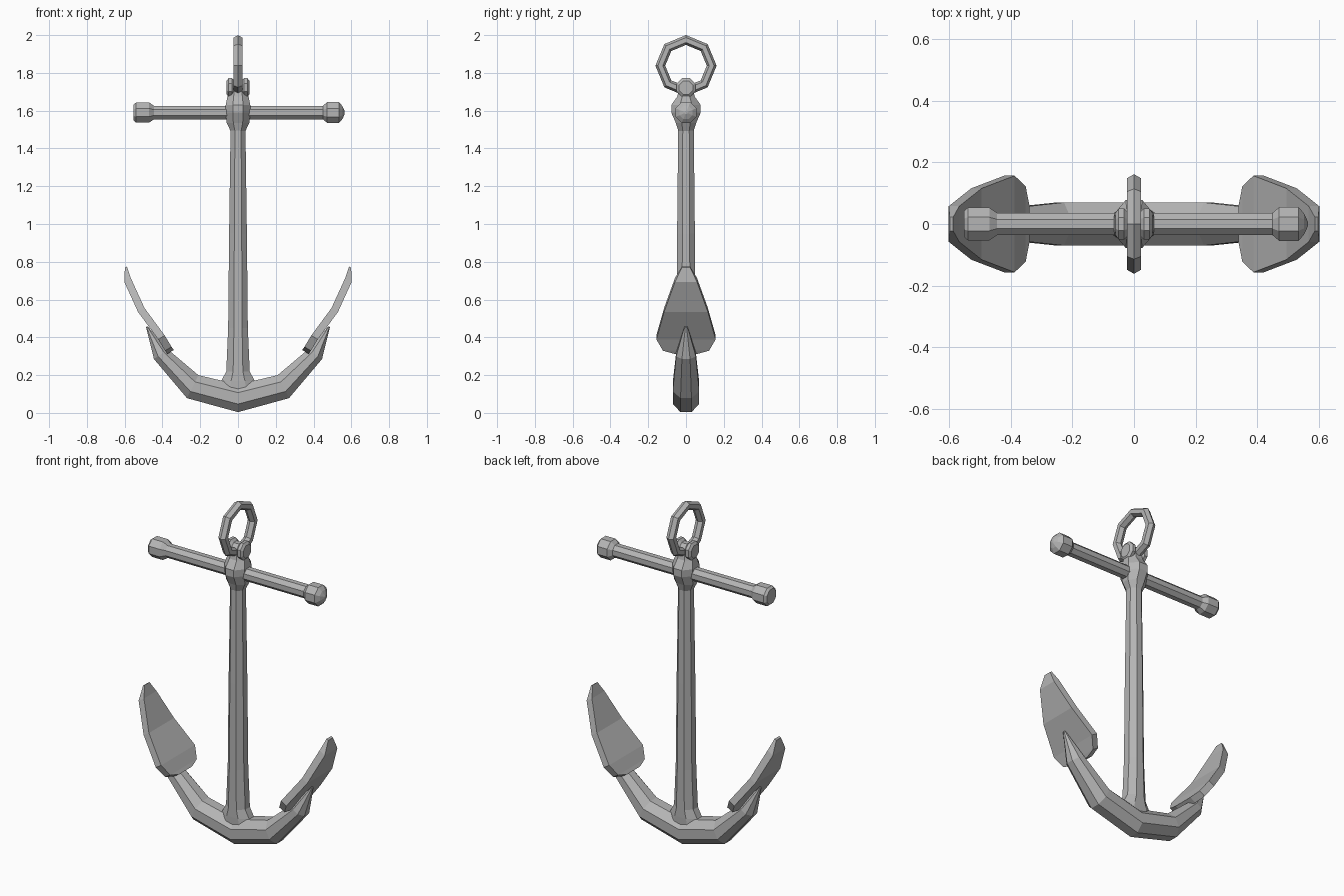
import bpy, bmesh
from math import pi, cos, sin
from mathutils import Vector

cube = bpy.data.objects.get("Cube")
if cube:
    bpy.data.objects.remove(cube, do_unlink=True)

iron = bpy.data.materials.new("iron grey")
iron.use_nodes = True
GREY = (0.46, 0.46, 0.46, 1)
iron.diffuse_color = GREY
iron.node_tree.nodes["Principled BSDF"].inputs["Base Color"].default_value = GREY


def finish(name, bm):
    bmesh.ops.recalc_face_normals(bm, faces=bm.faces)
    mesh = bpy.data.meshes.new(name)
    bm.to_mesh(mesh)
    bm.free()
    mesh.materials.append(iron)
    obj = bpy.data.objects.new(name, mesh)
    bpy.context.collection.objects.link(obj)


def skin(bm, rings):
    """Join equal rings of points into a closed, capped surface."""
    loops = [[bm.verts.new(p) for p in ring] for ring in rings]
    n = len(loops[0])
    for a, b in zip(loops, loops[1:]):
        for i in range(n):
            j = (i + 1) % n
            bm.faces.new((a[i], a[j], b[j], b[i]))
    bm.faces.new(loops[0][::-1])
    bm.faces.new(loops[-1])


def octagon(centre, u, v):
    """Eight-sided ring with flat sides at centre +- u and centre +- v."""
    c, u, v = Vector(centre), Vector(u), Vector(v)
    s = 1 / cos(pi / 8)
    return [c + (u * cos(a) + v * sin(a)) * s
            for a in [(k + 0.5) * pi / 4 for k in range(8)]]


def upright(name, rows):
    bm = bmesh.new()
    skin(bm, [octagon((0, 0, z), (rx, 0, 0), (0, ry, 0)) for z, rx, ry in rows])
    finish(name, bm)


def crossways(name, z, rows):
    bm = bmesh.new()
    skin(bm, [octagon((x, 0, z), (0, r, 0), (0, 0, r)) for x, r in rows])
    finish(name, bm)


# Shank with flared foot, and the swollen head that holds the stock
upright("shank", [(0.1, 0.11, 0.05), (0.17, 0.088, 0.052), (0.22, 0.062, 0.052),
                  (0.45, 0.052, 0.05), (0.95, 0.047, 0.047), (1.53, 0.039, 0.041)])
upright("head", [(1.49, 0.038, 0.04), (1.535, 0.06, 0.054), (1.59, 0.065, 0.078),
                 (1.63, 0.065, 0.078), (1.675, 0.056, 0.046), (1.72, 0.04, 0.036)])

# Eye at the top, pinched in the middle where the ring passes
eye = [(0.018, 0.036), (0.032, 0.05), (0.05, 0.05), (0.06, 0.036)]
crossways("ring_eye", 1.722, [(-x, r) for x, r in reversed(eye)] + eye)

# Stock with knobbed ends, one blunt and one pointed
crossways("stock", 1.59, [(-0.553, 0.042), (-0.54, 0.053), (-0.47, 0.053), (-0.445, 0.036),
                          (0.45, 0.036), (0.472, 0.055), (0.535, 0.055), (0.553, 0.034),
                          (0.565, 0.008)])

# Ring
bpy.ops.mesh.primitive_torus_add(major_segments=8, minor_segments=6, major_radius=0.136,
                                 minor_radius=0.026, location=(0, 0, 1.838),
                                 rotation=(0, pi / 2, 0))
ring = bpy.context.object
ring.name = "ring"
ring.data.materials.append(iron)

# Arms: outer and inner points of each section, with half width
left_half = [(0.27, 0.078, 0.21, 0.2, 0.07), (0.445, 0.285, 0.37, 0.335, 0.052),
             (0.487, 0.455, 0.478, 0.458, 0.008)]
sections = [(-a, b, -c, d, w) for a, b, c, d, w in reversed(left_half)]
sections += [(0, 0.004, 0, 0.15, 0.07)] + left_half
bm = bmesh.new()
rings = []
for ox, oz, ix, iz, w in sections:
    outer, inner = Vector((ox, 0, oz)), Vector((ix, 0, iz))
    rings.append(octagon((outer + inner) / 2, (outer - inner) / 2, (0, w, 0)))
skin(bm, rings)
finish("arms", bm)

# Flukes: curved spade plates, inner face points with half width
spade = [(0.34, 0.333, 0.06), (0.352, 0.35, 0.122), (0.388, 0.41, 0.157),
         (0.495, 0.555, 0.116), (0.568, 0.715, 0.058), (0.588, 0.775, 0.022)]
for side, label in ((1, "left"), (-1, "right")):
    bm = bmesh.new()
    rings = []
    for x, z, w in spade:
        t = 0.038 if z < 0.75 else 0.012
        ox, oz = x + t * 0.9, z - t * 0.55
        rings.append([(side * x, -w, z), (side * x, w, z),
                      (side * ox, w, oz), (side * ox, -w, oz)])
    skin(bm, rings)
    finish(label + "_fluke", bm)
